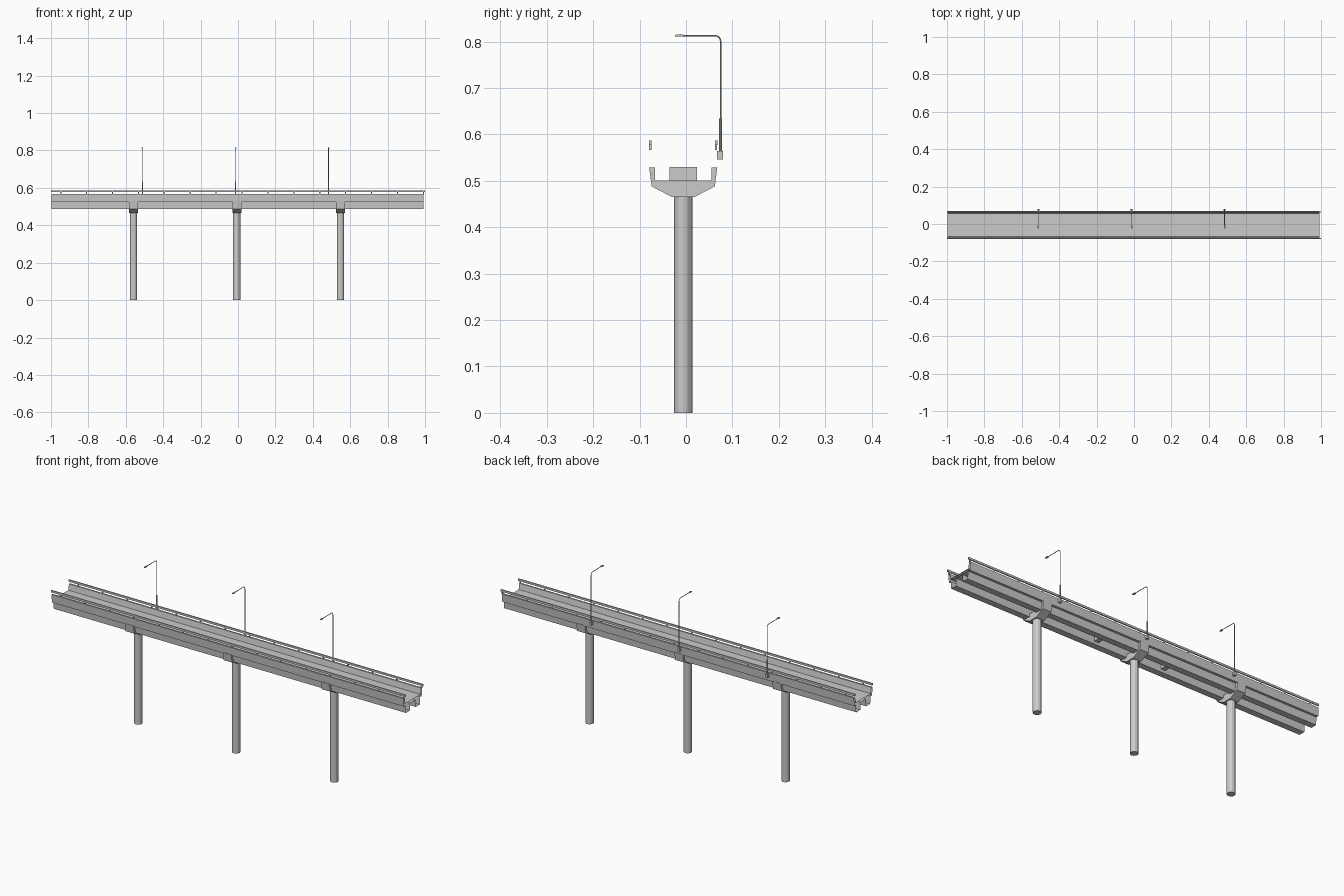
import bpy, bmesh, math
from mathutils import Vector

if "Cube" in bpy.data.objects:
    bpy.data.objects.remove(bpy.data.objects["Cube"])

YC = -0.006   # bridge centre line


def make_object(name, bm):
    bmesh.ops.recalc_face_normals(bm, faces=bm.faces[:])
    me = bpy.data.meshes.new(name)
    bm.to_mesh(me)
    bm.free()
    ob = bpy.data.objects.new(name, me)
    bpy.context.collection.objects.link(ob)
    return ob


def mirrored(half):
    # half profile (offset, z) from one centre-line end to the other
    return [(YC + y, z) for y, z in half] + [(YC - y, z) for y, z in reversed(half) if y > 0]


def extrude_x(name, profile, x0, x1, caps=True):
    bm = bmesh.new()
    a = [bm.verts.new((x0, y, z)) for y, z in profile]
    b = [bm.verts.new((x1, y, z)) for y, z in profile]
    n = len(profile)
    for i in range(n):
        j = (i + 1) % n
        bm.faces.new((a[i], a[j], b[j], b[i]))
    if caps:
        bm.faces.new(a)
        bm.faces.new(b[::-1])
    return make_object(name, bm)


def box(name, x, y, z):
    return extrude_x(name, [(y[0], z[0]), (y[1], z[0]), (y[1], z[1]), (y[0], z[1])], *x)


def cylinder(name, x, y, z0, z1, r, sides):
    bm = bmesh.new()
    bmesh.ops.create_cone(bm, cap_ends=True, segments=sides, radius1=r, radius2=r, depth=z1 - z0)
    bmesh.ops.translate(bm, verts=bm.verts[:], vec=Vector((x, y, (z0 + z1) / 2)))
    return make_object(name, bm)


# Deck: trough with parapets above and two girders below, open at the ends
deck = mirrored([(0, 0.537), (0.061, 0.537), (0.066, 0.567), (0.0745, 0.567),
                 (0.071, 0.525), (0.059, 0.525), (0.056, 0.487),
                 (0.024, 0.487), (0.022, 0.525), (0, 0.525)])
extrude_x("deck", deck, -0.997, 0.992, caps=False)

# Piers with flared, U-shaped caps
cap = mirrored([(0, 0.501), (0.0605, 0.501), (0.0605, 0.529), (0.0735, 0.529),
                (0.068, 0.488), (0.024, 0.465), (0, 0.465)])
for x in (-0.559, -0.006, 0.548):
    cylinder("pier", x, YC, 0, 0.467, 0.0195, 12)
    extrude_x("pier_cap", cap, x - 0.024, x + 0.024)

# Cross beams between the girders
for x in (-0.19, 0.19):
    box("cross_beam", (x - 0.012, x + 0.012), (YC - 0.03, YC + 0.03), (0.501, 0.53))

# Railings on both parapets
for side in (-1, 1):
    y = YC + side * 0.071
    box("railing", (-1, 1), (y - 0.003, y + 0.003), (0.577, 0.587))
    for i in range(15):
        x = -0.948 + i * 0.1385
        box("railing_post", (x - 0.003, x + 0.003), (y - 0.0022, y + 0.0022), (0.566, 0.578))

# Street lamps on the back side
LY = 0.0745
for x in (-0.511, -0.013, 0.484):
    box("lamp_bracket", (x - 0.006, x + 0.006), (0.0665, 0.080), (0.546, 0.564))
    cylinder("lamp_sleeve", x, LY, 0.564, 0.634, 0.003, 8)
    # Bent pole and arm
    path = [(LY, 0.63), (LY, 0.801)]
    for k in range(1, 5):
        t = math.radians(k * 22.5)
        path.append((LY - 0.012 + 0.012 * math.cos(t), 0.801 + 0.012 * math.sin(t)))
    path.append((-0.012, 0.813))
    bm = bmesh.new()
    rings = []
    for i, (y, z) in enumerate(path):
        p, q = path[max(i - 1, 0)], path[min(i + 1, len(path) - 1)]
        d = Vector((0, q[0] - p[0], q[1] - p[1])).normalized()
        side_axis = Vector((1, 0, 0))
        up = d.cross(side_axis)
        rings.append([bm.verts.new(Vector((x, y, z)) + 0.0016 *
                      (side_axis * math.cos(a) + up * math.sin(a)))
                      for a in (j * math.tau / 8 for j in range(8))])
    for r0, r1 in zip(rings, rings[1:]):
        for j in range(8):
            bm.faces.new((r0[j], r0[(j + 1) % 8], r1[(j + 1) % 8], r1[j]))
    bm.faces.new(rings[0])
    bm.faces.new(rings[-1])
    make_object("lamp_pole", bm)
    # Flat lamp head
    extrude_x("lamp_head", [(-0.024, 0.811), (-0.007, 0.811), (-0.007, 0.815),
                            (-0.012, 0.816), (-0.024, 0.8145)], x - 0.004, x + 0.004)
